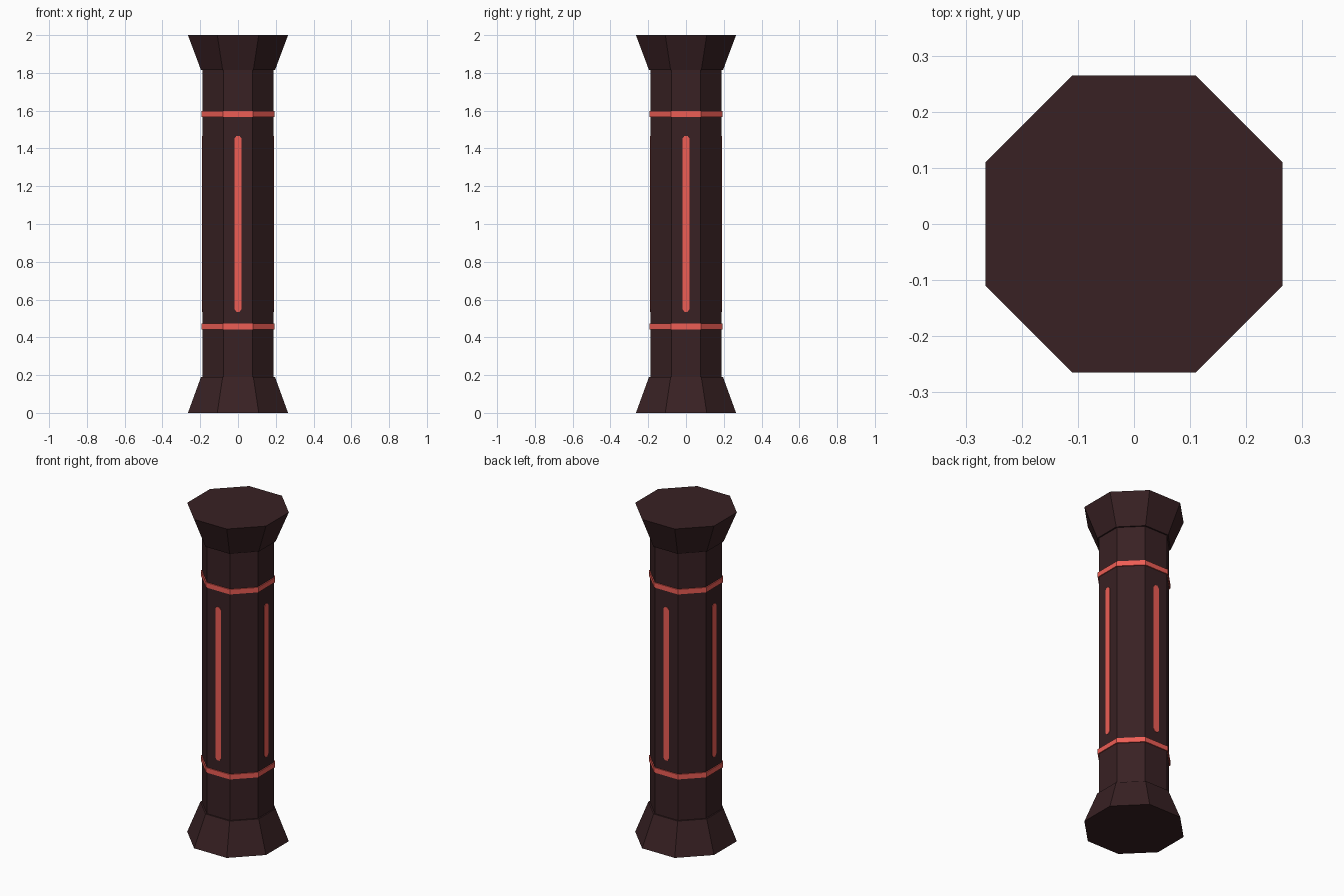
import bpy, bmesh, math
from mathutils import Matrix

if "Cube" in bpy.data.objects:
    bpy.data.objects.remove(bpy.data.objects["Cube"])

def material(name, rgb):
    m = bpy.data.materials.new(name)
    m.diffuse_color = (*rgb, 1)
    m.use_nodes = True
    m.node_tree.nodes["Principled BSDF"].inputs["Base Color"].default_value = m.diffuse_color
    return m

STONE = material("dark_stone", (0.04, 0.015, 0.017))
GLOW = material("red_glow", (0.85, 0.11, 0.09))

def finish(bm, name, mat):
    bmesh.ops.recalc_face_normals(bm, faces=bm.faces)
    me = bpy.data.meshes.new(name)
    bm.to_mesh(me)
    bm.free()
    me.materials.append(mat)
    ob = bpy.data.objects.new(name, me)
    bpy.context.collection.objects.link(ob)
    return ob

def octagon(name, z0, z1, a0, a1, mat):
    """Eight-sided frustum; a0 and a1 are centre-to-flat distances."""
    k = 1 / math.cos(math.pi / 8)
    bm = bmesh.new()
    bmesh.ops.create_cone(
        bm, cap_ends=True, segments=8, radius1=a0 * k, radius2=a1 * k, depth=z1 - z0,
        matrix=Matrix.Translation((0, 0, (z0 + z1) / 2)) @ Matrix.Rotation(math.pi / 8, 4, 'Z'))
    return finish(bm, name, mat)

# Shaft with flared base and capital
octagon("shaft", 0.19, 1.815, 0.188, 0.188, STONE)
octagon("base", 0, 0.19, 0.265, 0.196, STONE)
octagon("capital", 1.815, 2, 0.196, 0.265, STONE)

# Glowing bands around the shaft
octagon("lower_band", 0.442, 0.472, 0.194, 0.194, GLOW)
octagon("upper_band", 1.567, 1.597, 0.194, 0.194, GLOW)

# Glowing strips with chamfered ends on the four main faces
def strip(name, angle):
    w, t, z0, z1, c = 0.0185, 0.008, 0.535, 1.467, 0.014
    outline = [(-t, z0), (t, z0), (w, z0 + c), (w, z1 - c),
               (t, z1), (-t, z1), (-w, z1 - c), (-w, z0 + c)]
    bm = bmesh.new()
    face = bm.faces.new([bm.verts.new((x, -0.186, z)) for x, z in outline])
    ext = bmesh.ops.extrude_face_region(bm, geom=[face], use_keep_orig=True)
    moved = [v for v in ext["geom"] if isinstance(v, bmesh.types.BMVert)]
    bmesh.ops.translate(bm, verts=moved, vec=(0, -0.005, 0))
    bm.transform(Matrix.Rotation(angle, 4, 'Z'))
    finish(bm, name, GLOW)

for i, side in enumerate(("front", "right", "back", "left")):
    strip(side + "_strip", i * math.pi / 2)
